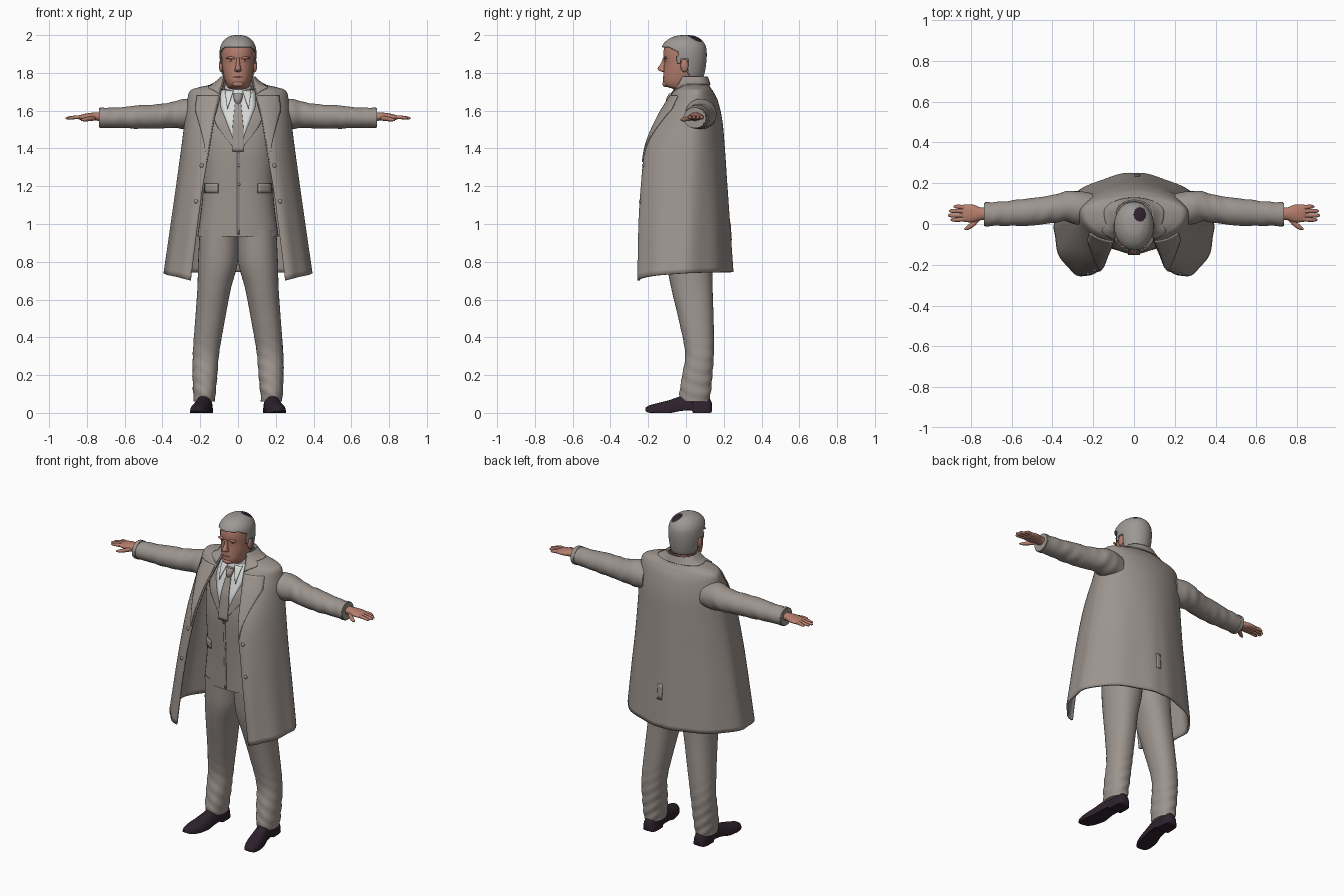
import bpy, bmesh, math
from mathutils import Vector

if "Cube" in bpy.data.objects:
    bpy.data.objects.remove(bpy.data.objects["Cube"])


def material(name, rgb):
    m = bpy.data.materials.new(name)
    m.diffuse_color = (*rgb, 1)
    m.use_nodes = True
    m.node_tree.nodes["Principled BSDF"].inputs["Base Color"].default_value = m.diffuse_color
    return m


CLOTH = material("taupe cloth", (0.335, 0.295, 0.27))
HAIR = material("grey hair", (0.335, 0.315, 0.297))
SKIN = material("skin", (0.46, 0.21, 0.155))
LIP = material("lips", (0.36, 0.15, 0.115))
SHIRT = material("white shirt", (0.70, 0.72, 0.71))
DARK = material("dark leather", (0.028, 0.016, 0.026))


def spline(keys, v):
    """Smooth interpolation through a list of tuples, v in 0..1."""
    v *= len(keys) - 1
    i = min(int(v), len(keys) - 2)
    f = v - i
    p = [keys[min(max(j, 0), len(keys) - 1)] for j in (i - 1, i, i + 1, i + 2)]
    return [b + 0.5 * f * (c - a + f * (2 * a - 5 * b + 4 * c - d + f * (3 * (b - c) + d - a)))
            for a, b, c, d in zip(*p)]


def linear(keys, z):
    """Piecewise linear lookup by first column."""
    z = min(max(z, keys[0][0]), keys[-1][0])
    for a, b in zip(keys, keys[1:]):
        if z <= b[0]:
            f = (z - a[0]) / (b[0] - a[0])
            return [p + (q - p) * f for p, q in zip(a, b)]


def finish(name, bm, mats, thick=0):
    me = bpy.data.meshes.new(name)
    bmesh.ops.recalc_face_normals(bm, faces=bm.faces)
    bm.to_mesh(me)
    bm.free()
    for m in mats:
        me.materials.append(m)
    ob = bpy.data.objects.new(name, me)
    bpy.context.collection.objects.link(ob)
    if thick:
        mod = ob.modifiers.new("thickness", 'SOLIDIFY')
        mod.thickness, mod.offset = thick, 0
    bpy.ops.object.select_all(action='DESELECT')
    bpy.context.view_layer.objects.active = ob
    ob.select_set(True)
    bpy.ops.object.shade_smooth_by_angle(angle=math.radians(45))
    return ob


def surface(name, fn, nu, nv, mat, wrap=False, thick=0, keep=None, mat2=None, rule=None):
    """Grid surface from fn(u, v); wrapped grids are capped at both ends."""
    bm = bmesh.new()
    cols = nu if wrap else nu + 1
    rows = [[bm.verts.new(fn(i / nu, j / nv)) for i in range(cols)] for j in range(nv + 1)]
    for a, b in zip(rows, rows[1:]):
        for i in range(nu):
            k = (i + 1) % cols
            bm.faces.new((a[i], a[k], b[k], b[i]))
    if wrap:
        bm.faces.new(rows[0])
        bm.faces.new(rows[-1])
    if keep:
        bad = [f for f in bm.faces if not keep(f.calc_center_median())]
        bmesh.ops.delete(bm, geom=bad, context='FACES')
    if rule:
        for f in bm.faces:
            f.material_index = int(rule(f.calc_center_median()))
    return finish(name, bm, [mat, mat2] if mat2 else [mat], thick)


def oval(u, n=2.0):
    c, s = math.cos(2 * math.pi * u), math.sin(2 * math.pi * u)
    return (math.copysign(abs(c) ** (2 / n), c), math.copysign(abs(s) ** (2 / n), s))


def column(name, keys, mat, n=2.2, nu=40, nv=40, fold=0, **kw):
    """Upright loft; keys are (z, centre x, half width, y front, y back)."""
    def fn(u, v):
        z, cx, hw, yf, yb = spline(keys, v)
        a, b = oval(u, n)
        w = 1 + fold * max(0, 1 - z / .5) * math.sin(95 * z + 4 * a + 2 * b)
        return (cx + hw * a * w, (yf + yb) / 2 + (yb - yf) / 2 * b * w, z)
    return surface(name, fn, nu, nv, mat, True, **kw)


def tube(name, keys, mat, nu=24, nv=24, ripple=0):
    """Loft along x; keys are (x, y, z, radius y, radius z)."""
    def fn(u, v):
        x, y, z, ry, rz = spline(keys, v)
        a, b = oval(u)
        w = 1 + ripple * math.sin(75 * abs(x) + 2 * a + 1.5 * b) * (.5 + .5 * math.sin(23 * abs(x) - 2 * b))
        return (x, y + ry * a * w, z + rz * b * w)
    return surface(name, fn, nu, nv, mat, True)


def blob(name, loc, radii, mat):
    bm = bmesh.new()
    bmesh.ops.create_uvsphere(bm, u_segments=16, v_segments=10, radius=1)
    for v in bm.verts:
        v.co = Vector([c + r * p for c, r, p in zip(loc, radii, v.co)])
    return finish(name, bm, [mat])


# Suit jacket body: z, centre x, half width, front, back
BODY = [(0.935, 0, .215, -.125, .15), (1.08, 0, .195, -.128, .14), (1.2, 0, .187, -.132, .14),
        (1.4, 0, .197, -.138, .15), (1.54, 0, .2, -.118, .145), (1.64, 0, .185, -.082, .12),
        (1.69, 0, .13, -.058, .1), (1.715, 0, .08, -.045, .09)]
column("suit_jacket", BODY, CLOTH, 2.3)


def on_body(x, z, off):
    _, _, hw, yf, yb = linear(BODY, z)
    m = (yf + yb) / 2
    return (x, m + (yf - m) * max(0, 1 - abs(x / hw) ** 2.3) ** (1 / 2.3) - off, z)


def plate(name, z0, z1, left, right, off, mat, thick=.006, nu=8, nv=16):
    """Thin panel laid on the jacket front between two edge functions of z."""
    def fn(u, v):
        z = z0 + (z1 - z0) * v
        return on_body(left(z) + (right(z) - left(z)) * u, z, off)
    return surface(name, fn, nu, nv, mat, thick=thick)


def neckline(z):
    return .002 + .09 * min(1, (z - 1.39) / .23)


def tie_half(z):
    return min(.03, .014 + .1 * (1.66 - z))


plate("shirt_front", 1.39, 1.71, lambda z: -neckline(z), neckline, .005, SHIRT)
plate("tie", 1.385, 1.67, lambda z: -tie_half(z), tie_half, .011, CLOTH, .009)
column("tie_knot", [(1.635, 0, .012, -.10, -.07), (1.66, 0, .022, -.105, -.06),
                    (1.69, 0, .024, -.09, -.05)], CLOTH, nu=16, nv=8)
plate("front_seam", .945, 1.39, lambda z: -.004, lambda z: .008, .001, CLOTH, .004, 2)
column("shirt_collar", [(1.66, 0, .085, -.075, .085), (1.70, 0, .075, -.068, .085),
                        (1.735, 0, .069, -.058, .085)], SHIRT, 2, nv=10)
for s, side in ((-1, "left"), (1, "right")):
    plate(side + "_suit_lapel", 1.36, 1.66, lambda z: s * neckline(max(z, 1.39)),
          lambda z: s * (neckline(max(z, 1.39)) + .06 * min(1, (z - 1.36) / .16)), .007, CLOTH, .006)
    plate(side + "_collar_flap", 1.61, 1.705, lambda z: s * (.055 - .33 * (z - 1.61)),
          lambda z: s * (.057 + .13 * (z - 1.61)), .016, SHIRT, .006, 5, 8)
    plate(side + "_pocket_flap", 1.165, 1.215, lambda z: s * .105, lambda z: s * .175, .003, CLOTH, .007, 5, 3)
for z in (1.21, 1.31):
    blob("suit_button", on_body(.004, z, .003), (.008, .004, .008), CLOTH)

# Overcoat: z, edge x, edge y, side x, side y, back y
COAT = [(.745, .25, -.25, .387, -.03, .243), (1.0, .213, -.245, .35, -.01, .226),
        (1.2, .185, -.233, .322, .0, .213), (1.4, .15, -.21, .295, .02, .2),
        (1.55, .125, -.15, .276, .04, .186), (1.65, .10, -.092, .263, .05, .163),
        (1.7, .09, -.06, .25, .055, .138), (1.718, .084, -.043, .205, .055, .125),
        (1.738, .078, -.03, .125, .055, .116), (1.775, .068, -.01, .079, .05, .104)]


def coat(s, t, v, off=0):
    """Coat half: t runs from front edge (0) to centre back (1), v from hem to neck."""
    z, xe, ye, xs, ys, yb = spline(COAT, v)
    p = 1.08 - .2 * max(0, v - .35)
    if t < .45:
        a = t / .45 * math.pi / 2
        x, y = xe + (xs - xe) * math.sin(a) ** p, ys + (ye - ys) * math.cos(a) ** p
    else:
        a = (t - .45) / .55 * math.pi / 2
        x, y = xs * abs(math.cos(a)) ** p, ys + (yb - ys) * math.sin(a) ** p
    low = max(0, 1 - v * 3)
    z -= .045 * (1 - t) ** 3 * max(0, 1 - v * 9)
    r = Vector((x, y - .04, 0)).normalized() * (off + .004 * low * math.sin(t * 28))
    return (s * (x + r.x), y + r.y, z + off * .35)


def around(u):
    return (1, 2 * u) if u <= .5 else (-1, 2 - 2 * u)


surface("overcoat", lambda u, v: coat(*around(u), v), 96, 60, CLOTH, thick=.012)


def collar(u, v):
    s, t = around(u)
    lo = .62 + .25 * min(1, t / .25)
    return coat(s, t, lo + (1 - lo) * v, .009)


surface("coat_collar", collar, 64, 10, CLOTH, thick=.008)
for s, side in ((-1, "left"), (1, "right")):
    surface(side + "_coat_lapel",
            lambda u, v: coat(s, u * .22 * min(1, v * 1.5), .29 + .31 * v, .009), 8, 20, CLOTH, thick=.008)
    for v in (.28, .175):
        blob(side + "_coat_button", coat(s, .05, v, .006), (.011, .007, .011), CLOTH)
surface("back_vent_tab", lambda u, v: coat(1, .965 + .035 * u, .075 + .04 * v, .006), 3, 4, CLOTH, thick=.006)

for s, side in ((-1, "left"), (1, "right")):
    # Sleeves and cuffs
    tube(side + "_sleeve", [(s * x, *r) for x, *r in (
        (.2, .07, 1.575, .08, .08), (.28, .08, 1.583, .082, .08), (.34, .085, 1.578, .073, .07),
        (.42, .07, 1.57, .068, .064), (.52, .058, 1.567, .067, .062), (.62, .052, 1.563, .061, .055),
        (.735, .047, 1.562, .056, .052))], CLOTH, 32, 70, .03)
    tube(side + "_cuff", [(s * .71, .047, 1.562, .06, .055), (s * .73, .047, 1.562, .06, .055)], CLOTH, 32, 2)
    # Hands
    tube(side + "_palm", [(s * x, *r) for x, *r in (
        (.71, .05, 1.568, .03, .024), (.75, .05, 1.569, .031, .022), (.79, .052, 1.568, .043, .019),
        (.83, .053, 1.565, .043, .014), (.845, .053, 1.564, .036, .009))], SKIN)
    for y, tip in ((.085, .885), (.064, .907), (.042, .913), (.021, .9)):
        tube(side + "_finger", [(s * .82, y * .8 + .01, 1.566, .011, .011), (s * .86, y, 1.565, .0105, .010),
                                (s * (tip - .012), y, 1.561, .009, .008), (s * tip, y, 1.56, .003, .003)], SKIN, 10, 10)
    tube(side + "_thumb", [(s * .755, .035, 1.562, .016, .014), (s * .785, .004, 1.557, .016, .012),
                           (s * .812, -.015, 1.553, .013, .010), (s * .832, -.026, 1.551, .004, .004)], SKIN, 12, 12)
    # Trouser legs
    column(side + "_trouser_leg", [(z, s * cx, *r) for z, cx, *r in (
        (.06, .178, .056, -.02, .122), (.1, .178, .059, -.034, .13), (.2, .175, .066, -.02, .14),
        (.32, .169, .07, -.005, .148), (.5, .147, .079, -.04, .146), (.66, .126, .089, -.078, .141),
        (.8, .106, .105, -.103, .141), (.97, .1, .103, -.112, .142))], CLOTH, 2.2, nv=80, fold=.035)

    # Shoes: y, centre x, half width, bottom, top
    SHOE = [(.138, .176, .018, .01, .05), (.125, .176, .035, 0, .075), (.09, .176, .043, 0, .095),
            (.04, .177, .042, 0, .1), (.03, .178, .042, .014, .1), (-.03, .184, .044, .012, .088),
            (-.09, .194, .05, 0, .067), (-.15, .206, .048, 0, .052), (-.195, .215, .034, .003, .04),
            (-.215, .219, .012, .012, .026)]

    def shoe(u, v):
        y, cx, hw, b, t = spline(SHOE, v)
        a, c = oval(u, 2.4)
        return (s * (cx + hw * a), y, max(0, b + (t - b) * c if c > 0 else b + min(0, c + .5) * .004))
    surface(side + "_shoe", shoe, 28, 36, DARK, True)

# Head and neck
HEAD = [(1.62, 0, .06, -.03, .08), (1.69, 0, .06, -.048, .078), (1.715, 0, .058, -.07, .077),
        (1.73, 0, .058, -.11, .077), (1.755, 0, .068, -.121, .079), (1.80, 0, .079, -.119, .088),
        (1.85, 0, .085, -.116, .097), (1.90, 0, .087, -.12, .1), (1.94, 0, .083, -.112, .096),
        (1.97, 0, .066, -.088, .076), (1.986, 0, .04, -.05, .045), (1.99, 0, .008, -.01, .01)]
column("head", HEAD, SKIN, 2.05, nv=60)
column("nose", [(1.88, 0, .008, -.122, -.1), (1.85, 0, .010, -.133, -.1), (1.825, 0, .015, -.15, -.1),
                (1.812, 0, .018, -.142, -.1), (1.806, 0, .012, -.128, -.1)], SKIN, nu=16, nv=16)
blob("mouth", (0, -.115, 1.777), (.027, .008, .004), LIP)
blob("chin", (0, -.105, 1.742), (.032, .02, .018), SKIN)
for s, side in ((-1, "left"), (1, "right")):
    blob(side + "_brow", (s * .036, -.11, 1.879), (.028, .01, .007), SKIN)
    blob(side + "_eye", (s * .035, -.105, 1.862), (.009, .006, .003), LIP)
    blob(side + "_ear", (s * .09, -.008, 1.838), (.011, .021, .034), SKIN)


# Hair shell with a hairline, and the dark crown patch
def hairline(c):
    if c.y < -.045:
        return c.z > 1.935 + .5 * min(0, -.085 - c.y)
    return c.z > (1.852 if c.y < -.028 else 1.872 if c.y < .014 else 1.78)


column("hair", [(1.77, 0, .076, -.1, .085), (1.80, 0, .085, -.115, .096), (1.85, 0, .092, -.12, .104),
                (1.90, 0, .095, -.126, .107), (1.94, 0, .09, -.124, .102), (1.97, 0, .073, -.1, .083),
                (1.99, 0, .046, -.062, .052), (1.996, 0, .02, -.03, .022), (1.997, 0, .002, -.008, .002)],
       HAIR, 2.05, nu=72, nv=72, thick=.006, keep=hairline, mat2=DARK,
       rule=lambda c: c.z > 1.93 and ((c.x - .028) / .03) ** 2 + ((c.y - .046) / .034) ** 2 < 1)
